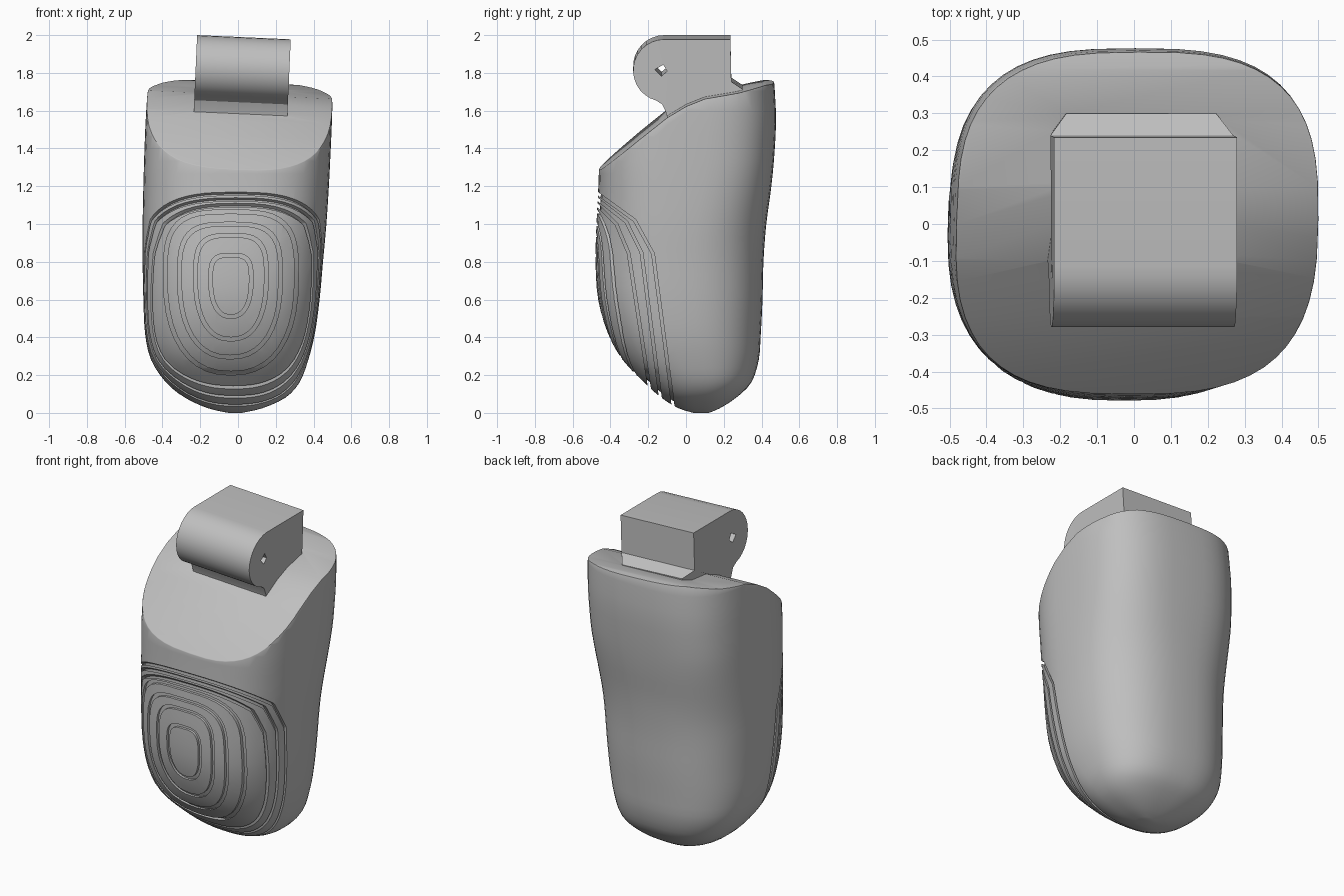
import bpy, bmesh, math
from mathutils import Matrix, Vector

if "Cube" in bpy.data.objects:
    bpy.data.objects.remove(bpy.data.objects["Cube"])

mat = bpy.data.materials.new("plain grey")
mat.use_nodes = True
grey = (0.52, 0.52, 0.52, 1)
mat.diffuse_color = grey
mat.node_tree.nodes["Principled BSDF"].inputs["Base Color"].default_value = grey

SEGMENTS = 56
TILT = 0.045
# Body sections: height, left x, right x, front y, back y
SECTIONS = [
    (0, -.05, .02, .04, .12), (.025, -.16, .13, -.04, .18),
    (.08, -.28, .25, -.13, .265), (.16, -.38, .325, -.22, .345),
    (.28, -.46, .372, -.335, .385), (.42, -.492, .407, -.413, .396),
    (.6, -.501, .432, -.465, .405), (.8, -.505, .45, -.479, .41),
    (1, -.505, .468, -.474, .425), (1.2, -.501, .481, -.464, .452),
    (1.4, -.495, .491, -.458, .47), (1.6, -.486, .499, -.452, .476),
    (1.9, -.465, .505, -.44, .455),
]


def smooth_sections(rows, steps=3):
    """Insert curved in-between sections."""
    ends = [rows[0]] + rows + [rows[-1]]
    fine = []
    for p0, p1, p2, p3 in zip(ends, ends[1:], ends[2:], ends[3:]):
        for k in range(steps):
            t = k / steps
            fine.append([
                b + t / 2 * (c - a + t * (2 * a - 5 * b + 4 * c - d
                             + t * (3 * (b - c) + d - a)))
                for a, b, c, d in zip(p0, p1, p2, p3)])
    return fine + [list(rows[-1])]


FINE = smooth_sections(SECTIONS)


def spow(value, power):
    return math.copysign(abs(value) ** power, value)


def finish(name, bm):
    bmesh.ops.recalc_face_normals(bm, faces=bm.faces)
    mesh = bpy.data.meshes.new(name)
    bm.to_mesh(mesh)
    bm.free()
    mesh.materials.append(mat)
    obj = bpy.data.objects.new(name, mesh)
    bpy.context.collection.objects.link(obj)
    return obj


def body_loft(name, inset):
    """Stack rounded-square rings; inset shrinks the whole form."""
    bm = bmesh.new()
    rings = []
    for z, left, right, front, back in FINE:
        cx, cy = (left + right) / 2, (front + back) / 2
        rx, ry = (right - left) / 2 - inset, (back - front) / 2 - inset
        power = .8 - .12 * min(1, max(0, (z - .9) / .4))
        ring = []
        for i in range(SEGMENTS):
            a = math.tau * i / SEGMENTS
            x = cx + rx * spow(math.cos(a), power)
            y = cy + ry * spow(math.sin(a), power)
            ring.append(bm.verts.new((x, y, z + inset * (z < .2))))
        rings.append(ring)
    for low, high in zip(rings, rings[1:]):
        for i in range(SEGMENTS):
            j = (i + 1) % SEGMENTS
            bm.faces.new((low[i], low[j], high[j], high[i]))
    bm.faces.new(rings[0])
    bm.faces.new(rings[-1])
    return finish(name, bm)


def extrude(bm, vec):
    out = bmesh.ops.extrude_face_region(bm, geom=bm.faces[:])
    moved = [v for v in out["geom"] if isinstance(v, bmesh.types.BMVert)]
    bmesh.ops.translate(bm, verts=moved, vec=vec)


def prism(name, profile, x0, x1, tilt=0):
    """Extrude a side-view (y, z) outline along x."""
    bm = bmesh.new()
    bm.faces.new([bm.verts.new((x0, y, z)) for y, z in profile])
    extrude(bm, (x1 - x0, 0, 0))
    pivot = Matrix.Translation((0, 0, 1.8))
    bm.transform(pivot @ Matrix.Rotation(tilt, 4, "Y") @ pivot.inverted())
    return finish(name, bm)


def loop_cutter(left, right, low, high, width):
    """Rounded front-view loop, flatter above and rounder below."""
    bm = bmesh.new()
    cx, cz = (left + right) / 2, low + (high - low) * .6
    loops = []
    for grow in (-width / 2, width / 2):
        loop = []
        for i in range(40):
            a = math.tau * i / 40
            c, s = math.cos(a), math.sin(a)
            power, rz = (.6, high - cz) if s > 0 else (.85, cz - low)
            x = cx + ((right - left) / 2 + grow) * spow(c, power)
            loop.append(bm.verts.new((x, -.7, cz + (rz + grow) * spow(s, power))))
        loops.append(loop)
    inner, outer = loops
    for i in range(40):
        j = (i + 1) % 40
        bm.faces.new((inner[i], inner[j], outer[j], outer[i]))
    extrude(bm, (0, .65, 0))
    return finish("loop_groove_cutter", bm)


def apply(obj, mod):
    bpy.context.view_layer.objects.active = obj
    bpy.ops.object.modifier_apply(modifier=mod.name)


def boolean(obj, other, operation, remove=True):
    mod = obj.modifiers.new(operation, "BOOLEAN")
    mod.operation, mod.object, mod.solver = operation, other, "EXACT"
    apply(obj, mod)
    if remove:
        bpy.data.objects.remove(other)


def front_y(z):
    """Front outline of the body at a height."""
    for a, b in zip(FINE, FINE[1:]):
        if z <= b[0]:
            return a[3] + (b[3] - a[3]) * (z - a[0]) / (b[0] - a[0])


def band(points, thick):
    """Thicken a path into a closed strip."""
    sides = ([], [])
    for i, p in enumerate(points):
        d = (points[min(i + 1, len(points) - 1)] - points[max(i - 1, 0)]).normalized()
        n = Vector((-d.y, d.x)) * thick / 2
        sides[0].append(p + n)
        sides[1].append(p - n)
    return sides[0] + sides[1][::-1]


# Body with its sloping, dished top
body = body_loft("fingertip_body", 0)
top = prism("top_cutter", [
    (-.7, 1.09), (-.25, 1.465), (-.1, 1.585), (0, 1.645), (.1, 1.685),
    (.28, 1.715), (.42, 1.75), (.7, 1.76), (.7, 2.4), (-.7, 2.4),
], -1, 1, TILT)
boolean(body, top, "DIFFERENCE")
bevel = body.modifiers.new("rim", "BEVEL")
bevel.width, bevel.segments, bevel.angle_limit = .014, 2, math.radians(48)
apply(body, bevel)

# Outer fingerprint grooves: upper end, lower end, knee y, knee z
core = body_loft("core_helper", .015)
cutters = []
for upper, lower, ky, kz in [(1.16, .04, -.19, .96), (1.13, .085, -.25, .96),
                             (1.1, .135, -.32, .95)]:
    knee = Vector((ky, kz))
    start, end = Vector((front_y(upper), upper)), Vector((front_y(lower), lower))
    start += (start - knee).normalized() * .06
    end += (end - knee).normalized() * .06
    path = [start, knee.lerp(start, .25), knee.lerp(end, .12), end]
    cutters.append(prism("groove_cutter", band(path, .015), -.7, .7))

# Inner fingerprint grooves: left, right, low, high
for box in [(-.385, .31, .21, 1.065), (-.31, .225, .295, 1.0),
            (-.225, .15, .39, .94), (-.145, .07, .51, .835)]:
    cutters.append(loop_cutter(*box, .02))
for cutter in cutters:
    boolean(cutter, core, "DIFFERENCE", remove=False)
    boolean(body, cutter, "DIFFERENCE")
bpy.data.objects.remove(core)

# Hinge block: rounded front, flared foot, pin hole
knuckle = []
for i in range(15):
    a = math.radians(90 + 165 * i / 14)
    knuckle.append((-.115 + .165 * math.cos(a), 1.825 + .165 * math.sin(a)))
hinge = prism("hinge_block", knuckle + [
    (-.125, 1.645), (-.105, 1.6), (-.08, 1.5), (.3, 1.5),
    (.3, 1.725), (.24, 1.765), (.235, 1.99),
], -.225, .271, TILT)
for v in hinge.data.vertices:
    if v.co.y > .29:
        v.co.x -= math.copysign(.045, v.co.x)
hole = prism("pin_cutter", [
    (-.165, 1.83), (-.13, 1.795), (-.1, 1.82), (-.12, 1.855),
], -.6, .6, TILT)
boolean(hinge, hole, "DIFFERENCE")
boolean(body, hinge, "UNION")

bpy.ops.object.select_all(action="DESELECT")
body.select_set(True)
bpy.context.view_layer.objects.active = body
bpy.ops.object.shade_smooth_by_angle(angle=math.radians(30))
